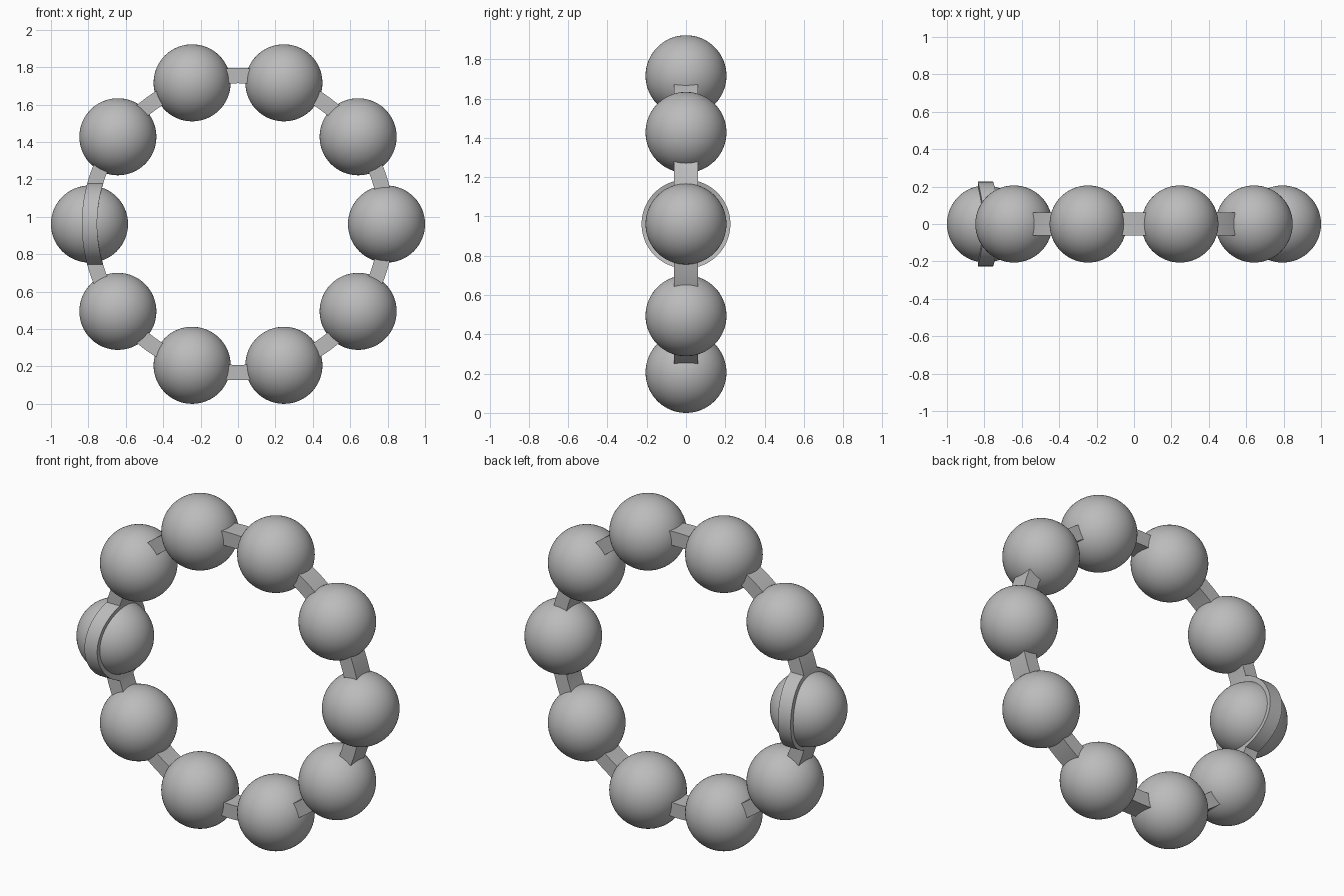
import bpy, bmesh, math

cube = bpy.data.objects.get("Cube")
if cube:
    bpy.data.objects.remove(cube, do_unlink=True)

COUNT = 10
BEAD = 0.206                  # bead radius
RING = 1.0 - BEAD             # radius of the circle through the bead centres
CENTRE_Z = BEAD + RING * math.sin(math.radians(72))
HALF_T, HALF_W = 0.041, 0.062  # half thickness and half width of the band

grey = bpy.data.materials.new("plain grey")
grey.use_nodes = True
colour = (0.5, 0.5, 0.5, 1)
grey.diffuse_color = colour
grey.node_tree.nodes["Principled BSDF"].inputs["Base Color"].default_value = colour


def finish(name, bm, location):
    bmesh.ops.recalc_face_normals(bm, faces=bm.faces)
    mesh = bpy.data.meshes.new(name)
    bm.to_mesh(mesh)
    bm.free()
    mesh.materials.append(grey)
    obj = bpy.data.objects.new(name, mesh)
    obj.location = location
    bpy.context.collection.objects.link(obj)
    bpy.ops.object.select_all(action='DESELECT')
    obj.select_set(True)
    bpy.context.view_layer.objects.active = obj
    bpy.ops.object.shade_smooth_by_angle(angle=math.radians(35))
    return obj


# Beads evenly spaced around the upright ring
for i in range(COUNT):
    a = math.tau * i / COUNT
    bm = bmesh.new()
    bmesh.ops.create_uvsphere(bm, u_segments=64, v_segments=32, radius=BEAD)
    finish(f"bead_{i + 1}", bm, (RING * math.cos(a), 0, CENTRE_Z + RING * math.sin(a)))

# Band: rectangular section swept through all beads
bm = bmesh.new()
section = [(-HALF_T, -HALF_W), (HALF_T, -HALF_W), (HALF_T, HALF_W), (-HALF_T, HALF_W)]
steps = COUNT * 12
loops = []
for i in range(steps):
    a = math.tau * i / steps
    loops.append([bm.verts.new(((RING + r) * math.cos(a), y, (RING + r) * math.sin(a)))
                  for r, y in section])
for i, loop in enumerate(loops):
    after = loops[(i + 1) % steps]
    for j in range(4):
        k = (j + 1) % 4
        bm.faces.new((loop[j], loop[k], after[k], after[j]))
finish("connecting_band", bm, (0, 0, CENTRE_Z))

# Collar: round washer around the right bead, curved to follow the band
bm = bmesh.new()
INNER, OUTER = 0.15, 0.226
segments = 96
loops = []
for i in range(segments):
    a = math.tau * i / segments
    loop = []
    for rad, bend in ((INNER, RING - HALF_T), (OUTER, RING - HALF_T),
                      (OUTER, RING + HALF_T), (INNER, RING + HALF_T)):
        z = rad * math.sin(a)
        loop.append(bm.verts.new((-math.sqrt(bend ** 2 - z ** 2), rad * math.cos(a), z)))
    loops.append(loop)
for i, loop in enumerate(loops):
    after = loops[(i + 1) % segments]
    for j in range(4):
        k = (j + 1) % 4
        bm.faces.new((loop[j], loop[k], after[k], after[j]))
finish("curved_collar", bm, (0, 0, CENTRE_Z))
